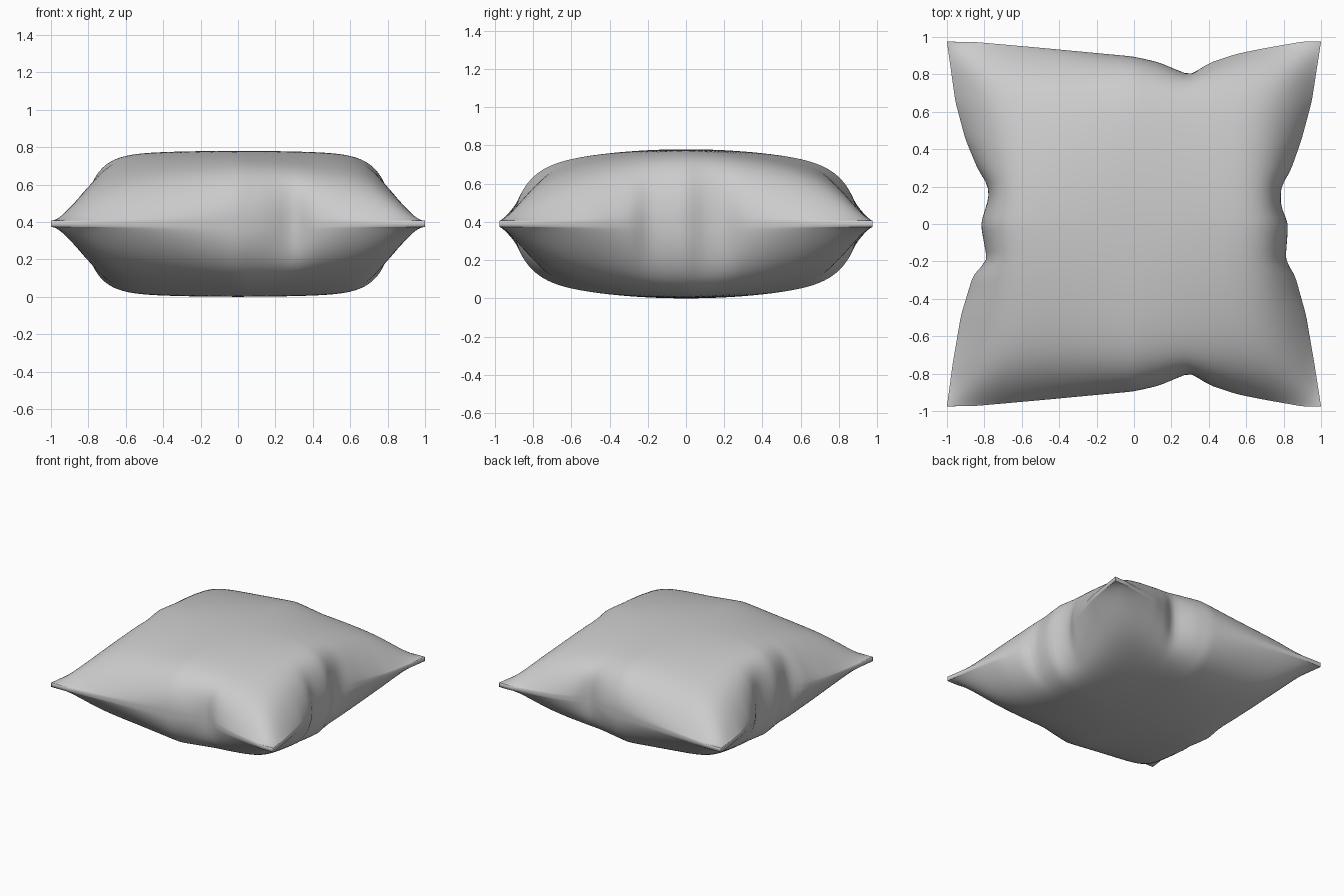
import bpy, bmesh, math

if "Cube" in bpy.data.objects:
    bpy.data.objects.remove(bpy.data.objects["Cube"])

N = 80          # grid divisions per side
MID = 0.39      # seam height
BAND = 0.0175   # half thickness of the seam
PUFF = 0.3725   # height of the stuffing above the seam

# Outline of the pinched seams: (position along the side, distance from centre)
LONG = [(-1, .975), (-.85, .973), (-.5, .942), (0, .895), (.13, .865), (.3, .795),
        (.4, .86), (.55, .91), (.7, .94), (.9, .975), (1, .975)]
LEFT = [(-1, 1), (-.77, .97), (-.5, .925), (-.28, .86), (-.2, .785), (0, .82),
        (.15, .775), (.22, .785), (.3, .835), (.46, .9), (.67, .955), (1, 1)]
RIGHT = [(-1, 1), (-.77, .965), (-.5, .92), (-.28, .86), (-.2, .81), (0, .825),
         (.1, .785), (.2, .785), (.3, .84), (.46, .895), (.67, .95), (1, 1)]


def lookup(pts, t):
    t = max(-1, min(1, t))
    for (a, p), (b, q) in zip(pts, pts[1:]):
        if t <= b:
            return p + (q - p) * (t - a) / (b - a)
    return pts[-1][1]


def outline(pts, t):
    # small averaging window softens the outline
    w = 0.025 * min(1, (1 - abs(t)) * 8)
    return sum(lookup(pts, t + w * k) for k in (-1, -.5, 0, .5, 1)) / 5


def mix(a, b, f):
    return a + (b - a) * f


def bulge(t, dome, power, across):
    # domed top with steep walls mid-side, flattening to ears at the corners
    g = 1 - dome * t * t - (1 - dome) * abs(t) ** power
    return max(0, g) ** (.5 + .78 * abs(across) ** 1.15)


def cushion_point(u, v):
    side = outline(RIGHT if u > 0 else LEFT, v)
    front = outline(LONG, u)
    x = u * mix(.815 + .185 * v * v, side, abs(u) ** 10)
    y = v * mix(.865 + .11 * u * u, front, abs(v) ** 10)
    return x, y, BAND + PUFF * bulge(u, .14, 8.4, v) * bulge(v, .51, 9.5, u)


# Upper half of the cushion
bm = bmesh.new()
bmesh.ops.create_grid(bm, x_segments=N, y_segments=N, size=1)
for vert in bm.verts:
    u = max(-1, min(1, math.sin(vert.co.x * math.pi / 2)))
    v = max(-1, min(1, math.sin(vert.co.y * math.pi / 2)))
    vert.co = cushion_point(u, v)

# Seam wall down to the mirror plane
rim = [e for e in bm.edges if e.is_boundary]
wall = bmesh.ops.extrude_edge_only(bm, edges=rim)["geom"]
for g in wall:
    if isinstance(g, bmesh.types.BMVert):
        g.co.z = 0
bmesh.ops.recalc_face_normals(bm, faces=bm.faces)
if sum(f.normal.z for f in bm.faces) < 0:
    bmesh.ops.reverse_faces(bm, faces=bm.faces)

mesh = bpy.data.meshes.new("cushion")
bm.to_mesh(mesh)
bm.free()
cushion = bpy.data.objects.new("cushion", mesh)
bpy.context.collection.objects.link(cushion)
cushion.location.z = MID

# Lower half
mirror = cushion.modifiers.new("lower_half", 'MIRROR')
mirror.use_axis = (False, False, True)
mirror.use_clip = True

for p in mesh.polygons:
    p.use_smooth = True
